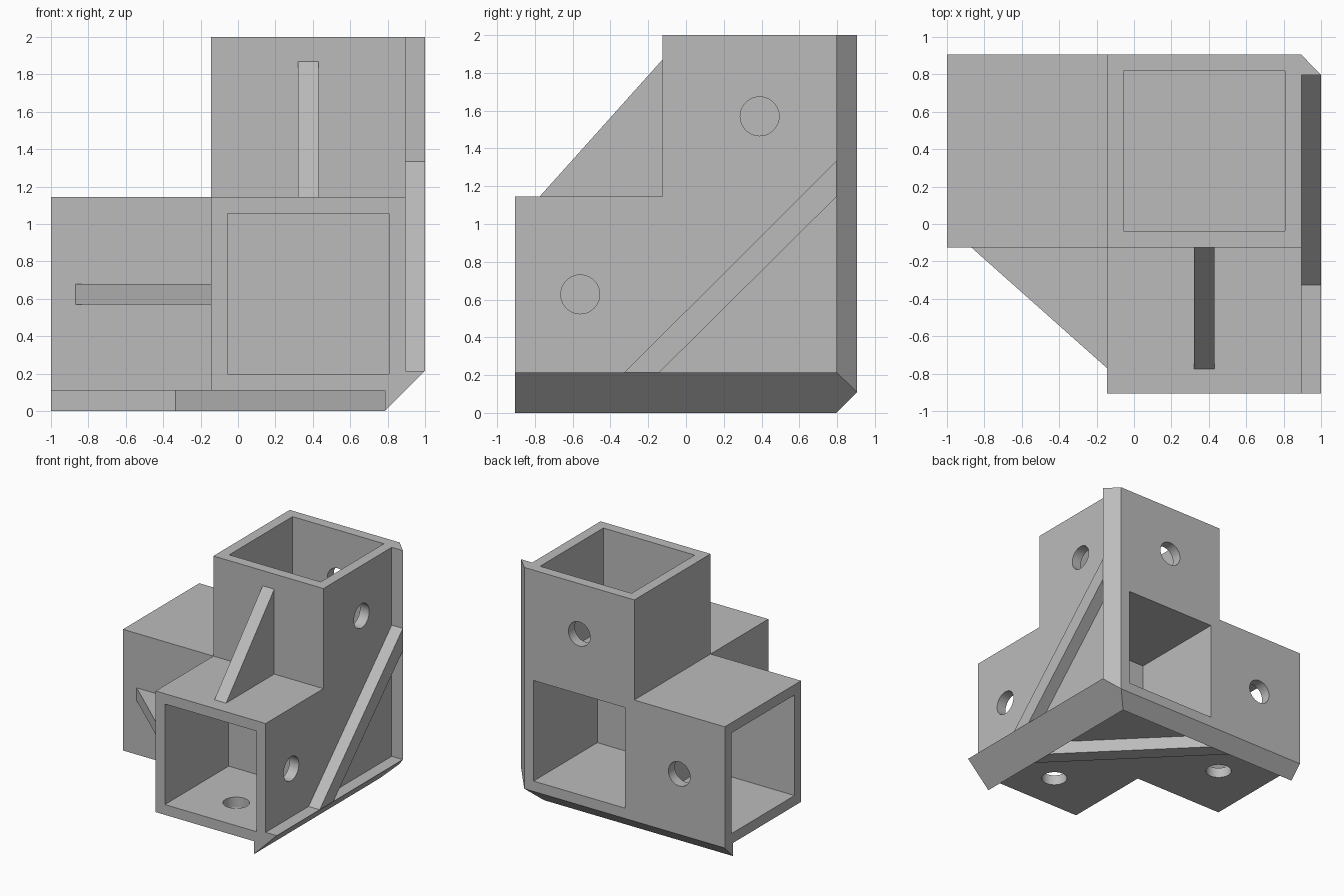
import bpy, bmesh, math
from mathutils import Vector, Matrix

cube = bpy.data.objects.get("Cube")
if cube:
    bpy.data.objects.remove(cube, do_unlink=True)

grey = bpy.data.materials.new("plain grey")
grey.use_nodes = True
grey.diffuse_color = (0.5, 0.5, 0.5, 1)
grey.node_tree.nodes["Principled BSDF"].inputs["Base Color"].default_value = (0.5, 0.5, 0.5, 1)

# Key planes: body block, far ends of the three arms, flange rims
X0, X1 = -0.145, 0.895
Y0, Y1 = -0.125, 0.905
Z0, Z1 = 0.11, 1.145
XE, YE, ZE = -1.0, -0.905, 2.0
WALL, DEPTH = 0.088, 0.86
XB, YB, RIM, XR = 0.785, 0.797, 0.215, 1.0


def add_object(name, bm):
    bmesh.ops.recalc_face_normals(bm, faces=bm.faces)
    mesh = bpy.data.meshes.new(name)
    bm.to_mesh(mesh)
    bm.free()
    mesh.materials.append(grey)
    obj = bpy.data.objects.new(name, mesh)
    bpy.context.scene.collection.objects.link(obj)
    return obj


def hull(name, points):
    """Convex solid around a few corner points."""
    bm = bmesh.new()
    for p in points:
        bm.verts.new(p)
    bmesh.ops.convex_hull(bm, input=bm.verts)
    bmesh.ops.dissolve_limit(bm, angle_limit=0.01, verts=bm.verts, edges=bm.edges)
    return add_object(name, bm)


def box(name, xs, ys, zs):
    return hull(name, [(x, y, z) for x in xs for y in ys for z in zs])


def prism(name, axis, span, profile):
    """Extrude a flat profile along an axis (0, 1, 2)."""
    points = []
    for s in span:
        for a, b in profile:
            p = [a, b]
            p.insert(axis, s)
            points.append(p)
    return hull(name, points)


def drill(name, centre, axis):
    """Round cutter through one wall."""
    bm = bmesh.new()
    turn = Vector((0, 0, 1)).rotation_difference(axis).to_matrix().to_4x4()
    bmesh.ops.create_cone(bm, cap_ends=True, segments=40, radius1=0.103, radius2=0.103,
                          depth=0.3, matrix=Matrix.Translation(centre) @ turn)
    return add_object(name, bm)


# Three square arms joined into one body
body = box("corner_body", (XE, X1), (Y0, Y1), (Z0, Z1))
arms = [box("front_arm", (X0, X1), (YE, Y1), (Z0, Z1)),
        box("upright_arm", (X0, X1), (Y0, Y1), (Z0, ZE))]

# Square sockets, plus the pocket that opens at the back
bx = (X0 + WALL, X1 - WALL)
by = (Y0 + WALL, Y1 - WALL)
bz = (Z0 + WALL, Z1 - WALL)
OUT = 0.1
cutters = [box("side_socket", (XE - OUT, XE + DEPTH), by, bz),
           box("front_socket", bx, (YE - OUT, YE + DEPTH), bz),
           box("top_socket", bx, by, (ZE - DEPTH, ZE + OUT)),
           box("back_pocket", bx, (Y1 - DEPTH, Y1 + OUT), bz)]

# Screw holes on the outer walls, two per side
hx, hy, hz = XE + 0.43, YE + 0.345, ZE - 0.43
mx, my, mz = (X0 + X1) / 2, (Y0 + Y1) / 2, (Z0 + Z1) / 2
holes = [((X1, hy, mz), (1, 0, 0)), ((X1, my, hz), (1, 0, 0)),
         ((hx, Y1, mz), (0, 1, 0)), ((mx, Y1, hz), (0, 1, 0)),
         ((hx, my, Z0), (0, 0, 1)), ((mx, hy, Z0), (0, 0, 1))]
for centre, axis in holes:
    cutters.append(drill("screw_hole", Vector(centre), Vector(axis)))

for tools, operation in ((arms, 'UNION'), (cutters, 'DIFFERENCE')):
    for tool in tools:
        mod = body.modifiers.new(tool.name, 'BOOLEAN')
        mod.operation = operation
        mod.solver = 'EXACT'
        mod.object = tool
        tool.hide_render = True

# Bake the booleans and drop the helpers
bpy.context.view_layer.update()
baked = bpy.data.meshes.new_from_object(body.evaluated_get(bpy.context.evaluated_depsgraph_get()))
body.modifiers.clear()
body.data = baked
for tool in arms + cutters:
    bpy.data.objects.remove(tool, do_unlink=True)
bpy.ops.object.select_all(action='DESELECT')
body.select_set(True)
bpy.context.view_layer.objects.active = body
bpy.ops.object.shade_smooth_by_angle(angle=math.radians(30))

# Bevelled flanges along the three outer edges, meeting at the corner
corner = (X1, Y1, Z0)
hull("upright_flange", [(X1, YB, ZE), (XR, YB, ZE), (X1, Y1, ZE),
                        corner, (XR, YB, RIM), (X1, YB, Z0)])
hull("side_flange", [(X1, YE, Z0), (XR, YE, RIM), (X1, YE, RIM),
                     corner, (XR, YB, RIM), (X1, Y1, RIM)])
hull("under_front_flange", [(XB, YE, 0), (XB, YE, Z0), (X1, YE, Z0),
                            corner, (XB, YB, 0), (XB, Y1, Z0)])
hull("under_back_flange", [(XE, Y1, Z0), (XE, YB, 0), (XE, YB, Z0),
                           corner, (XB, YB, 0), (XB, YB, Z0)])

# Diagonal braces on the side and underneath
prism("side_brace", 0, (X1, XR),
      [(-0.325, RIM), (-0.14, RIM), (YB, 1.145), (YB, 1.335)])
prism("under_brace", 2, (0, Z0),
      [(-0.335, YB), (-0.145, YB), (XB, -0.135), (XB, -0.325)])

# Triangular gussets between the arms
prism("upper_gusset", 0, (0.32, 0.43), [(-0.775, Z1), (Y0, 1.87), (Y0, Z1)])
prism("side_gusset", 2, (0.57, 0.68), [(-0.87, Y0), (X0, -0.77), (X0, Y0)])
